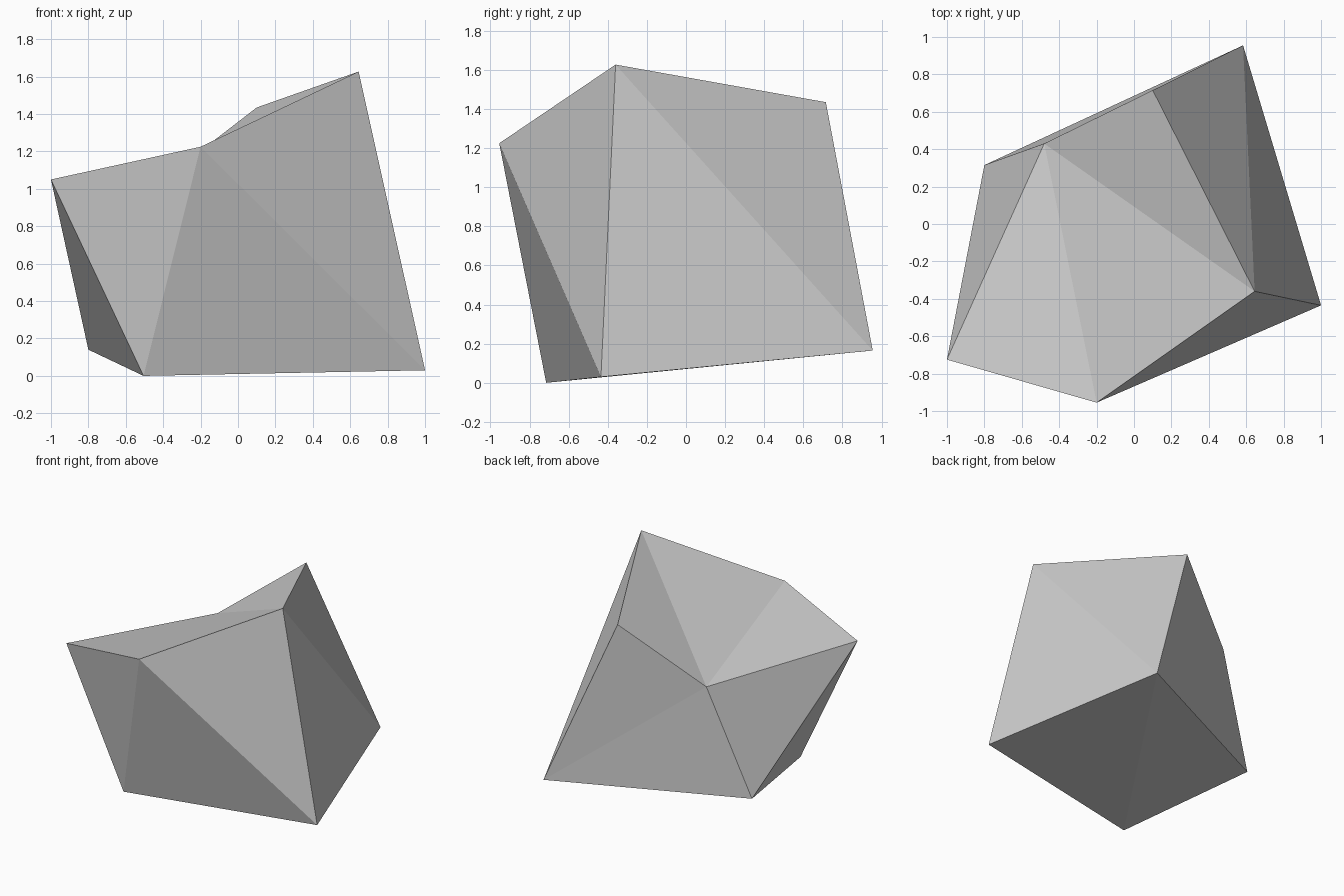
import bpy
import bmesh

# Remove the default object
default = bpy.data.objects.get("Cube")
if default:
    bpy.data.objects.remove(default, do_unlink=True)

# Single stone colour
stone = bpy.data.materials.new("stone_grey")
stone.use_nodes = True
grey = (0.6, 0.6, 0.6, 1.0)
stone.diffuse_color = grey
bsdf = next(n for n in stone.node_tree.nodes if n.type == 'BSDF_PRINCIPLED')
bsdf.inputs["Base Color"].default_value = grey
bsdf.inputs["Roughness"].default_value = 0.9

# Corners of the rock: upper ring, then base ring
corners = {
    "A": (-1.0, -0.725, 1.05),    # upper left tip
    "B": (-0.2, -0.955, 1.225),   # upper front
    "C": (0.645, -0.36, 1.627),   # peak
    "D": (0.1, 0.715, 1.435),     # upper back
    "P": (-0.48, 0.43, 0.987),    # low back shoulder
    "E": (1.0, -0.435, 0.03),     # base right
    "F": (-0.505, -0.715, 0.0),   # base front
    "G": (-0.8, 0.315, 0.14),     # base left
    "H": (0.583, 0.955, 0.165),   # base back
}

# Flat facets, spelled by corner
facets = {
    "top": "ABP BCP CDP",
    "front": "ABF BEF BCE",
    "left": "AFG APG",
    "back": "PGH PHD",
    "right": "CDH CHE",
    "base": "FEH FHG",
}

bm = bmesh.new()
verts = {name: bm.verts.new(co) for name, co in corners.items()}
for group in facets.values():
    for facet in group.split():
        bm.faces.new([verts[c] for c in facet])
bmesh.ops.recalc_face_normals(bm, faces=bm.faces)

mesh = bpy.data.meshes.new("rock")
bm.to_mesh(mesh)
bm.free()
mesh.materials.append(stone)
rock = bpy.data.objects.new("rock", mesh)
bpy.context.collection.objects.link(rock)
